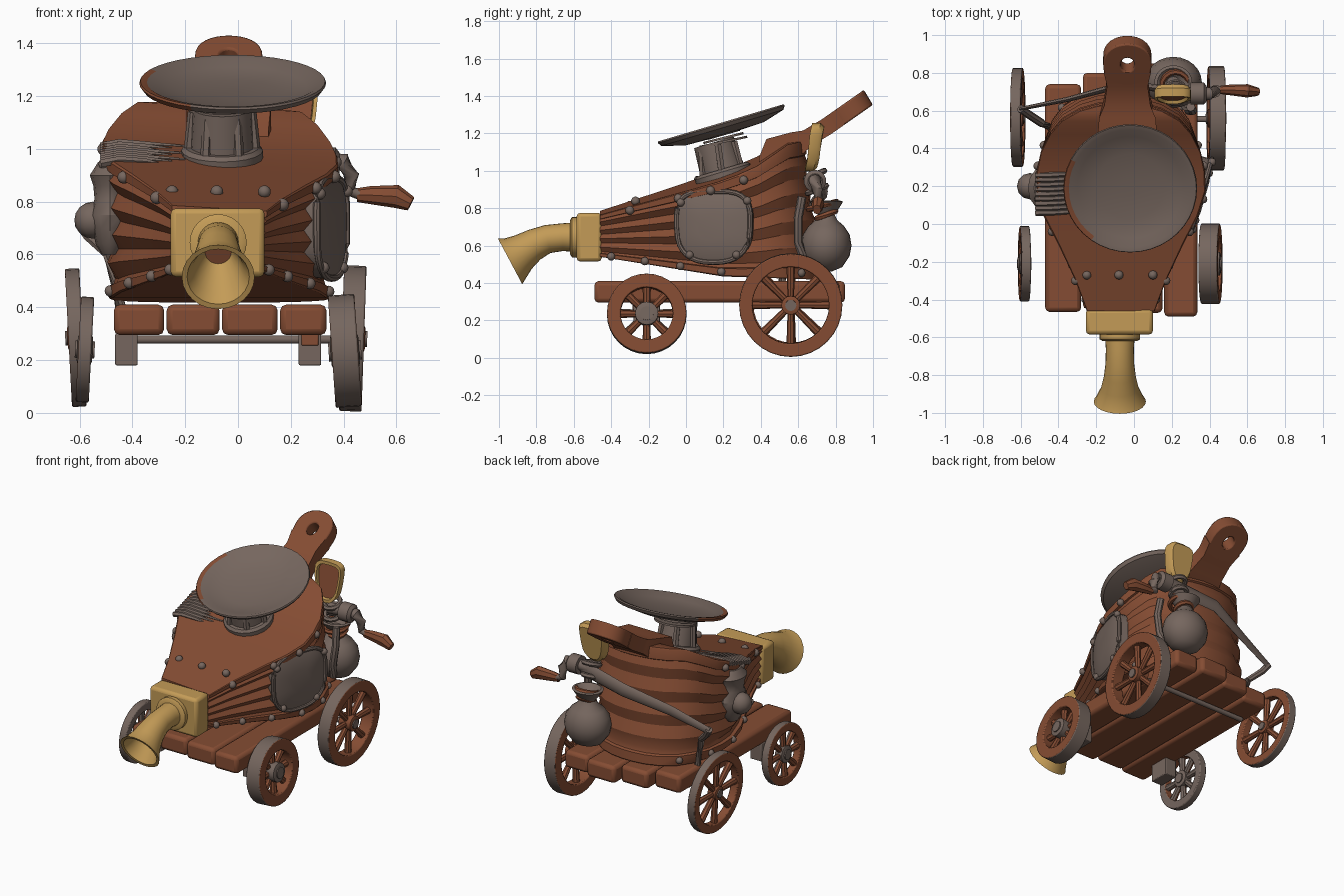
import bpy, bmesh, math
from math import sin, cos, pi, radians
from mathutils import Vector, Matrix
if "Cube" in bpy.data.objects:
    bpy.data.objects.remove(bpy.data.objects["Cube"])

def material(name, rgb):
    m = bpy.data.materials.new(name)
    m.use_nodes = True
    m.diffuse_color = (*rgb, 1)
    m.node_tree.nodes["Principled BSDF"].inputs["Base Color"].default_value = (*rgb, 1)
    return m
WOOD = material("red brown wood", (0.235, 0.073, 0.033))
IRON = material("warm grey iron", (0.18, 0.134, 0.113))
BRASS = material("brass", (0.55, 0.33, 0.095))

def finish(name, bm, mats, bevel=0, angle=35):
    bmesh.ops.recalc_face_normals(bm, faces=bm.faces)
    me = bpy.data.meshes.new(name)
    bm.to_mesh(me)
    bm.free()
    ob = bpy.data.objects.new(name, me)
    bpy.context.collection.objects.link(ob)
    for m in mats if isinstance(mats, list) else [mats]:
        me.materials.append(m)
    bpy.ops.object.select_all(action='DESELECT')
    ob.select_set(True)
    bpy.context.view_layer.objects.active = ob
    bpy.ops.object.shade_smooth_by_angle(angle=radians(angle))
    if bevel:
        b = ob.modifiers.new("soft edges", 'BEVEL')
        b.width, b.segments = bevel, 2
    return ob

def loft(rings, cap=True, loop=False):
    bm = bmesh.new()
    vs = [[bm.verts.new(p) for p in r] for r in rings]
    n = len(vs[0])
    for a, b in zip(vs, vs[1:] + vs[:1] if loop else vs[1:]):
        for i in range(n):
            bm.faces.new((a[i], a[(i + 1) % n], b[(i + 1) % n], b[i]))
    if cap and not loop:
        bm.faces.new(vs[0])
        bm.faces.new(vs[-1])
    return bm

def circle(n):
    return [(cos(2 * pi * i / n), sin(2 * pi * i / n)) for i in range(n)]

def power(v, e):
    return math.copysign(abs(v) ** e, v)

def lathe(name, profile, mat, mtx=Matrix(), n=24):
    return finish(name, loft([[mtx @ Vector((r * c, r * s, z)) for c, s in circle(n)] for r, z in profile]), mat)

def sweep(name, path, radii, mat, n=12, flat=1.0, loop=False):
    pts, rings = [Vector(p) for p in path], []
    for i, p in enumerate(pts):
        a = pts[i - 1] if i or loop else p
        b = pts[(i + 1) % len(pts)] if i < len(pts) - 1 or loop else p
        t = (b - a).normalized()
        side = t.cross(Vector((0, 0, 1)) if abs(t.z) < 0.95 else Vector((0, 1, 0))).normalized()
        r = radii[i] if isinstance(radii, list) else radii
        rings.append([p + side * r * flat * c + side.cross(t) * r * s for c, s in circle(n)])
    return finish(name, loft(rings, loop=loop), mat)

def box(name, lo, hi, mat, bevel):
    lo, hi = Vector(lo), Vector(hi)
    bm = bmesh.new()
    bmesh.ops.create_cube(bm, size=1, matrix=Matrix.Translation((lo + hi) / 2) @ Matrix.Diagonal((*(hi - lo), 1)))
    finish(name, bm, mat, bevel)

def ball(name, c, r, mat):
    bm = bmesh.new()
    bmesh.ops.create_uvsphere(bm, u_segments=12, v_segments=8, radius=r, matrix=Matrix.Translation(c))
    finish(name, bm, mat, angle=60)

def interp(table, v):
    for (a, fa), (b, fb) in zip(table, table[1:]):
        if v <= b:
            break
    return fa + (fb - fa) * (max(v, table[0][0]) - a) / (b - a)

# Bellows body: pleated rings between a bottom board and a rising top board
HALF = [(-0.46, 0.18), (-0.3, 0.24), (-0.1, 0.335), (0.05, 0.41), (0.2, 0.45), (0.32, 0.455), (0.44, 0.44),
        (0.55, 0.395), (0.63, 0.33), (0.69, 0.23), (0.72, 0.13), (0.73, 0.04)]
TOP = [(-0.46, 0.775), (0.2, 0.975), (0.36, 1.035), (0.55, 1.16), (0.8, 1.18)]
BOTTOM = [(-0.46, 0.54), (0.2, 0.435), (0.8, 0.415)]

def body_point(side, y, t, grow=1.0):
    grow = 1 - (1 - grow) * interp([(0.1, 1), (0.5, 0.35), (0.8, 0.3)], y)
    y2 = y * (1 - 0.13 * t) if y > 0 else y
    x = side * interp(HALF, y) * (0.92 + 0.08 * t - t * interp([(0.2, 0), (0.55, 0.055), (0.8, 0.055)], y)) * grow
    z = interp(BOTTOM, y2) * (1 - t) + (interp(TOP, y2) - 0.06 * x) * t
    return Vector((x - 0.07, y2 * (grow if y > 0 else 1), z))
levels = [(0, 0.98), (0.01, 1), (0.08, 1), (0.09, 0.93)] + [(0.13 + 0.1 * k, 1.0 if k % 2 else 0.9) for k in range(8)]
levels += [(0.89, 0.94), (0.9, 1), (0.985, 1), (1, 0.98)]
ys = [y for y, _ in HALF]
bm = loft([[body_point(1, y, t, g) for y in ys] + [body_point(-1, y, t, g) for y in reversed(ys)]
           for t, g in levels], cap=False)
bm.verts.ensure_lookup_table()
n = 2 * len(ys)
for base in (0, n * (len(levels) - 1)):
    for i in range(len(ys) - 1):
        bm.faces.new([bm.verts[base + k] for k in (i, i + 1, n - 2 - i, n - 1 - i)])
finish("bellows_body", bm, WOOD, angle=30)
# Rivets along both boards
for side in (-1, 1):
    for y in (-0.3, -0.04, 0.15, 0.35):
        ball("top_rivet", body_point(side, y, 0.93), 0.024, IRON)
    for y in (-0.4, -0.22, -0.03, 0.19, 0.42, 0.62):
        ball("bottom_rivet", body_point(side, y, 0.045), 0.022, IRON)
for x in (-0.25, -0.08, 0.1):
    ball("front_rivet", (x, -0.27, 0.838), 0.024, IRON)

# Paddle handle: a bent neck running into a rounded grip with a hanging hole
def handle_point(x, y, h, slant=0.6):
    z = interp([(0.39, 1.03), (0.43, 1.13), (0.56, 1.165), (0.65, 1.175), (0.75, 1.235), (1.0, 1.41)], y)
    return Vector((x - 0.035, y - slant * h, z + h))
outer = [(0.128 * c, 0.865 + 0.11 * power(s, 0.8)) for c, s in circle(32)]
inner = [(0.036 * c, 0.865 + 0.036 * s) for c, s in circle(32)]
finish("handle_grip", loft([[handle_point(x, y, h) for x, y in o] for o, h in
                            ((outer, -0.04), (outer, 0.04), (inner, 0.04), (inner, -0.04))], loop=True), WOOD, 0.008)
rings = []
for y, w in ((0.39, 0.15), (0.43, 0.16), (0.56, 0.15), (0.65, 0.122), (0.75, 0.108), (0.79, 0.116), (0.825, 0.125)):
    lo, slant = (0.13, 0) if y < 0.6 else (0.04, 0.6)
    rings.append([handle_point(x * w, y, h, slant) for x, h in ((-1, -lo), (1, -lo), (1, 0.04), (-1, 0.04))])
finish("handle_neck", loft(rings), WOOD)

# Brass nozzle, its throat lined in wood
box("nozzle_block", (-0.255, -0.585, 0.515), (0.1, -0.45, 0.775), BRASS, 0.02)
lathe("nozzle_collar", [(0.108, 0), (0.108, 0.035), (0.09, 0.045)], BRASS,
      Matrix.Translation((-0.075, -0.575, 0.645)) @ Matrix.Rotation(pi / 2, 4, 'X'))
rings = []
for y, z, r, a in ((-0.58, 0.645, 0.08, 0), (-0.66, 0.645, 0.074, 2), (-0.74, 0.635, 0.076, 12), (-0.81, 0.605, 0.085, 22),
                   (-0.87, 0.565, 0.1, 27), (-0.915, 0.53, 0.122, 28), (-0.94, 0.515, 0.138, 28),
                   (-0.938, 0.516, 0.118, 28), (-0.9, 0.54, 0.098, 28), (-0.85, 0.58, 0.075, 28), (-0.8, 0.61, 0.05, 25)):
    turn = Matrix.Translation((-0.075, y, z)) @ Matrix.Rotation(radians(a), 4, 'X')
    rings.append([turn @ Vector((r * c, 0, r * s)) for c, s in circle(24)])
bm = loft(rings)
bm.faces.ensure_lookup_table()
bm.faces[-1].material_index = 1
finish("nozzle_horn", bm, [BRASS, WOOD], angle=40)

# Tilted dish with a rusty stretch of rim, on a stepped pedestal
tilt = Matrix.Rotation(radians(16.5), 4, 'X')
dish = lathe("dish", [(0.06, -0.055), (0.22, -0.05), (0.34, -0.016), (0.354, 0.004), (0.35, 0.012), (0.325, 0.008),
                      (0.28, -0.015), (0.18, -0.036), (0.05, -0.042)], [IRON, WOOD],
             Matrix.Translation((-0.02, 0.19, 1.245)) @ tilt, 40)
for f in dish.data.polygons:
    rim = math.hypot(f.center.x + 0.02, f.center.y - 0.19) > (0.25 if f.normal.z < 0 else 0.32)
    f.material_index = int(rim and f.center.x < -0.2 and f.center.y < 0.32)
for k in range(3):
    lathe("dish_washer", [(0.13 - 0.02 * k, -0.006), (0.13 - 0.02 * k, 0.006)], IRON,
          Matrix.Translation((-0.06, 0.2, 1.155 + 0.02 * k)) @ Matrix.Rotation(radians(12 + 2 * k), 4, 'X'))
lathe("pedestal", [(0.155, -0.02), (0.155, 0.015), (0.14, 0.03), (0.12, 0.03), (0.11, 0.18)], IRON,
      Matrix.Translation((-0.06, 0.2, 0.98)) @ tilt, 20)
for c, s in circle(6):
    sweep("pedestal_rib", [(-0.06 + 0.125 * c, 0.19 + 0.115 * s, 1.0 + 0.03 * s),
                           (-0.06 + 0.11 * c, 0.17 + 0.1 * s, 1.14 + 0.02 * s)], 0.02, IRON, 6)

# Frayed metal patch and lumpy vent on the right side
for k in range(9):
    y, z = 0.06 + 0.025 * k, interp(TOP, 0.06 + 0.025 * k) + 0.012
    sweep("patch_strand", [(-0.52, y, z), (-0.45, y, z + 0.014), (-0.35, y + 0.005, z + 0.008),
                           (-0.3 + 0.05 * (k % 3), y + 0.01, z)], [0.017, 0.016, 0.013, 0.005], IRON, 6)
lathe("vent_body", [(0.035, 0), (0.06, 0.04), (0.075, 0.1), (0.085, 0.15), (0.065, 0.21), (0.07, 0.26), (0.085, 0.3),
                    (0.05, 0.35)], IRON, Matrix.Translation((-0.485, 0.19, 0.6)) @ Matrix.Diagonal((0.9, 1.3, 1, 1)), 12)
ball("vent_bulb", (-0.55, 0.2, 0.73), 0.07, IRON)

# Shield panel on the left side
spin = Matrix.Translation((0.343, 0.15, 0.7)) @ Matrix.Rotation(radians(-16), 4, 'Z')
def shield(s, depth):
    return [spin @ Vector((depth, 0.205 * s * power(c, 0.55 if d > 0 else 0.8) * (1 + 0.06 * d),
                           0.19 * s * power(d, 0.7))) for c, d in circle(32)]
finish("shield_panel", loft([shield(1, -0.05), shield(1, 0.01), shield(0.85, 0.022), shield(0.4, 0.034)]), IRON)
sweep("shield_rim", shield(1, 0.012), 0.014, IRON, 8, loop=True)
for u, v in ((-0.18, 0.13), (0.19, 0.14), (-0.13, -0.15), (0.13, -0.15)):
    ball("shield_rivet", spin @ Vector((0.018, u, v)), 0.022, IRON)

# Cart bed planks, brackets and axle
for x0, x1, y0, y1 in ((-0.47, -0.28, -0.465, 0.74), (-0.27, -0.07, -0.45, 0.8),
                       (-0.06, 0.15, -0.47, 0.85), (0.16, 0.335, -0.49, 0.82)):
    box("bed_plank", (x0, y0, 0.295), (x1, y1, 0.41), WOOD, 0.022)
for x in (-0.465, 0.23):
    box("axle_bracket", (x, -0.28, 0.18), (x + 0.085, -0.14, 0.3), IRON, 0.005)
box("bracket_pad", (0.24, -0.285, 0.255), (0.305, -0.2, 0.3), WOOD, 0.005)
sweep("rear_axle", [(-0.42, 0.555, 0.278), (0.4, 0.555, 0.278)], 0.016, IRON)

# Spoked wheels: iron tread, wooden faces; one wheel has an iron-plated inner face
def wheel(name, c, r, ri, w, hub, hub_mat, roll, plated=False):
    mtx = Matrix.Translation(c) @ Matrix.Rotation(radians(roll), 4, 'Y')
    bm = loft([[mtx @ Vector((x, q * u, q * v)) for u, v in circle(32)]
               for q, x in ((r, -w / 2), (r, w / 2), (ri, w / 2), (ri, -w / 2))], loop=True)
    for f in bm.faces:
        f.material_index = int(all((v.co - Vector(c)).length > (r + ri) / 2 for v in f.verts))
    parts = [finish(name + "_rim", bm, [WOOD, IRON], 0.006)]
    for u, v in circle(8):
        parts.append(sweep(name + "_spoke", [mtx @ Vector((0, u * q, v * q)) for q in (0.03, ri + 0.01)],
                           [0.017, 0.023], [WOOD, IRON], 8))
    turn, h = mtx @ Matrix.Rotation(pi / 2, 4, 'Y'), w / 2
    lathe(name + "_hub", [(hub * 0.8, -h - 0.004), (hub, -h), (hub, h), (hub * 0.8, h + 0.004)], hub_mat, turn, 16)
    lathe(name + "_cap", [(hub * 0.6, -h - 0.012), (hub * 0.6, h + 0.012)], IRON, turn, 12)
    for f in (f for p in parts for f in p.data.polygons):
        f.material_index = max(f.material_index, int(plated and f.normal.x > 0.3))
wheel("front_left_wheel", (0.405, -0.21, 0.235), 0.213, 0.14, 0.1, 0.062, IRON, -4)
wheel("rear_left_wheel", (0.435, 0.56, 0.282), 0.276, 0.205, 0.085, 0.05, WOOD, 2)
wheel("front_right_wheel", (-0.58, -0.21, 0.24), 0.2, 0.145, 0.05, 0.055, IRON, 3, True)
wheel("rear_right_wheel", (-0.615, 0.565, 0.285), 0.262, 0.205, 0.055, 0.045, WOOD, -3)

# Bent brace across the back
sweep("brace_strap", [(0.28, 0.7, 0.94), (-0.05, 0.74, 0.89), (-0.35, 0.66, 0.8), (-0.6, 0.61, 0.71)],
      [0.052, 0.046, 0.034, 0.024], IRON, 8, 0.4)
sweep("brace_leg", [(-0.6, 0.61, 0.72), (-0.565, 0.585, 0.67), (-0.49, 0.535, 0.6), (-0.44, 0.51, 0.38)], 0.022, IRON, 8)
# Crank with wooden grip
sweep("crank_arm", [(0.2, 0.69, 0.94), (0.34, 0.69, 0.95), (0.4, 0.69, 0.95), (0.43, 0.7, 0.9), (0.425, 0.71, 0.84),
                    (0.48, 0.71, 0.82)], [0.035, 0.035, 0.034, 0.03, 0.024, 0.02], IRON)
lathe("crank_boss", [(0.06, 0), (0.06, 0.07), (0.04, 0.085)], IRON,
      Matrix.Translation((0.3, 0.69, 0.945)) @ Matrix.Rotation(pi / 2, 4, 'Y'), 14)
sweep("crank_grip", [(0.45, 0.71, 0.825), (0.5, 0.71, 0.825), (0.6, 0.705, 0.82), (0.655, 0.7, 0.792)],
      [0.026, 0.034, 0.044, 0.028], WOOD, 8, 0.8)
# Hanging pouch with a tied neck
lathe("pouch", [(0.03, -0.138), (0.085, -0.115), (0.125, -0.055), (0.135, 0.0), (0.125, 0.06), (0.095, 0.105),
                (0.06, 0.135), (0.045, 0.165), (0.065, 0.195), (0.09, 0.235), (0.075, 0.24), (0.03, 0.2)], IRON,
      Matrix.Translation((0.208, 0.75, 0.6)) @ Matrix.Diagonal((1.12, 1, 1, 1)))
for y, z, r, m in ((0.75, 0.765, 0.05, WOOD), (0.73, 0.815, 0.075, WOOD), (0.7, 0.9, 0.05, IRON), (0.69, 0.98, 0.05, IRON)):
    sweep("pouch_tie", [(0.22 + r * c, y + r * s, z + 0.02 * s) for c, s in circle(16)], 0.016, m, 6, loop=True)
sweep("side_strap", [(0.3, 0.62, 0.86), (0.31, 0.6, 0.75), (0.29, 0.6, 0.62), (0.27, 0.63, 0.52)], 0.024, IRON, 8)

# Brass scoop with wooden lining
def scoop(s, y):
    return [Vector((0.205 + s * (0.09 + 0.03 * d) * power(c, 0.6), y + 0.02 * d, 1.125 + s * 0.13 * power(d, 0.6)))
            for c, d in circle(20)]
finish("scoop", loft([scoop(0.85, 0.72), scoop(1, 0.7), scoop(1, 0.655), scoop(0.84, 0.655), scoop(0.8, 0.68)]), BRASS)
finish("scoop_lining", loft([scoop(0.81, 0.68), scoop(0.8, 0.673)]), WOOD)
